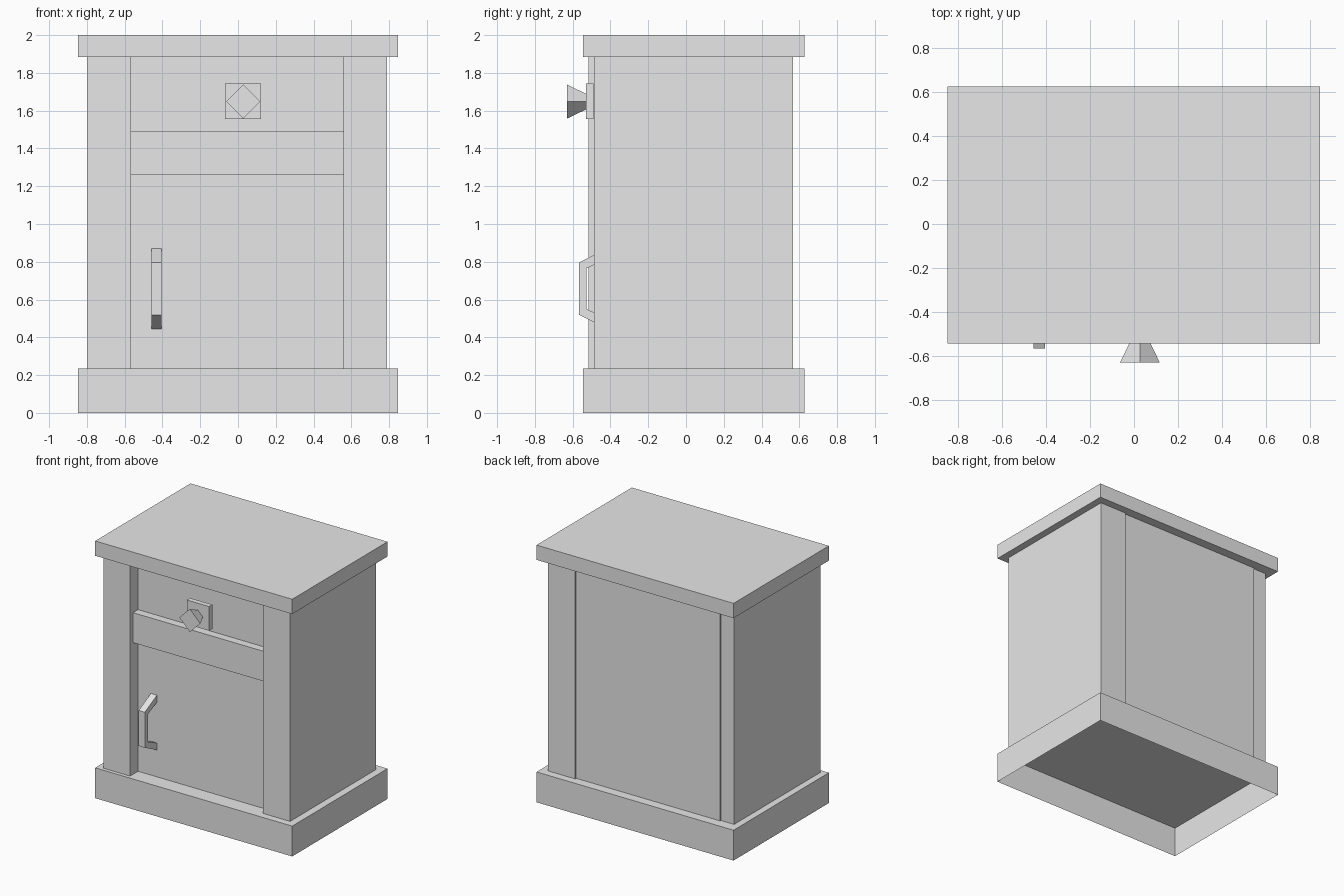
import bpy
import bmesh
from math import pi
from mathutils import Matrix

cube = bpy.data.objects.get("Cube")
if cube:
    bpy.data.objects.remove(cube, do_unlink=True)

# Single plain grey
grey = bpy.data.materials.new("light_grey")
grey.use_nodes = True
colour = (0.8, 0.8, 0.8, 1)
grey.diffuse_color = colour
grey.node_tree.nodes["Principled BSDF"].inputs["Base Color"].default_value = colour


def add_object(name, bm):
    mesh = bpy.data.meshes.new(name)
    bm.to_mesh(mesh)
    bm.free()
    mesh.materials.append(grey)
    obj = bpy.data.objects.new(name, mesh)
    bpy.context.collection.objects.link(obj)
    return obj


def box(name, x, y, z, open_bottom=False):
    """Box from (low, high) ranges on each axis."""
    bm = bmesh.new()
    bmesh.ops.create_cube(bm, size=1)
    for v in bm.verts:
        for axis, (low, high) in enumerate((x, y, z)):
            v.co[axis] = high if v.co[axis] > 0 else low
    if open_bottom:
        bm.normal_update()
        bottom = [f for f in bm.faces if f.normal.z < -0.5]
        bmesh.ops.delete(bm, geom=bottom, context="FACES_ONLY")
    return add_object(name, bm)


def extrude_side_profile(name, points, x_low, x_high):
    """Closed (y, z) outline extruded along x."""
    bm = bmesh.new()
    face = bm.faces.new([bm.verts.new((x_low, y, z)) for y, z in points])
    result = bmesh.ops.extrude_face_region(bm, geom=[face])
    for item in result["geom"]:
        if isinstance(item, bmesh.types.BMVert):
            item.co.x = x_high
    bmesh.ops.recalc_face_normals(bm, faces=bm.faces)
    return add_object(name, bm)


# Top slab and open-bottomed plinth
SLAB_X, SLAB_Y = (-0.848, 0.847), (-0.544, 0.627)
BASE_TOP, SLAB_BOTTOM = 0.236, 1.885
BODY_Z = (BASE_TOP, SLAB_BOTTOM)
box("top_slab", SLAB_X, SLAB_Y, (SLAB_BOTTOM, 2))
box("plinth", SLAB_X, SLAB_Y, (0, BASE_TOP), open_bottom=True)

# Side walls, slightly offset from each other, around the cabinet body
box("right_side_wall", (-0.796, -0.567), (-0.516, 0.545), BODY_Z)
box("left_side_wall", (0.558, 0.79), (-0.488, 0.566), BODY_Z)
DOOR_Y = -0.418
box("cabinet_body", (-0.682, 0.68), (DOOR_Y, 0.554), BODY_Z)

# Cross rail between drawer and door
box("front_rail", (-0.6, 0.6), (-0.48, DOOR_Y + 0.02), (1.26, 1.493))

# Drawer knob: square plate and a flared four-sided grip
PLATE_Y = -0.53
box("knob_plate", (-0.069, 0.122), (PLATE_Y, -0.49), (1.556, 1.744))
bm = bmesh.new()
depth = 0.1
bmesh.ops.create_cone(bm, cap_ends=True, segments=4, radius1=0.042,
                      radius2=0.09, depth=depth)
bmesh.ops.transform(bm, verts=bm.verts,
                    matrix=Matrix.Translation((0.027, PLATE_Y - depth / 2, 1.648))
                    @ Matrix.Rotation(pi / 2, 4, "X"))
add_object("drawer_knob", bm)

# Door handle: bent bar with sloping ends
MID_Z = 0.6575
upper = [(DOOR_Y, 0.158), (-0.526, 0.108), (-0.526, -0.108), (DOOR_Y, -0.158)]
outer = [(DOOR_Y, -0.213), (-0.567, -0.138), (-0.567, 0.138), (DOOR_Y, 0.213)]
extrude_side_profile("door_handle", [(y, MID_Z + z) for y, z in upper + outer],
                     -0.457, -0.405)
